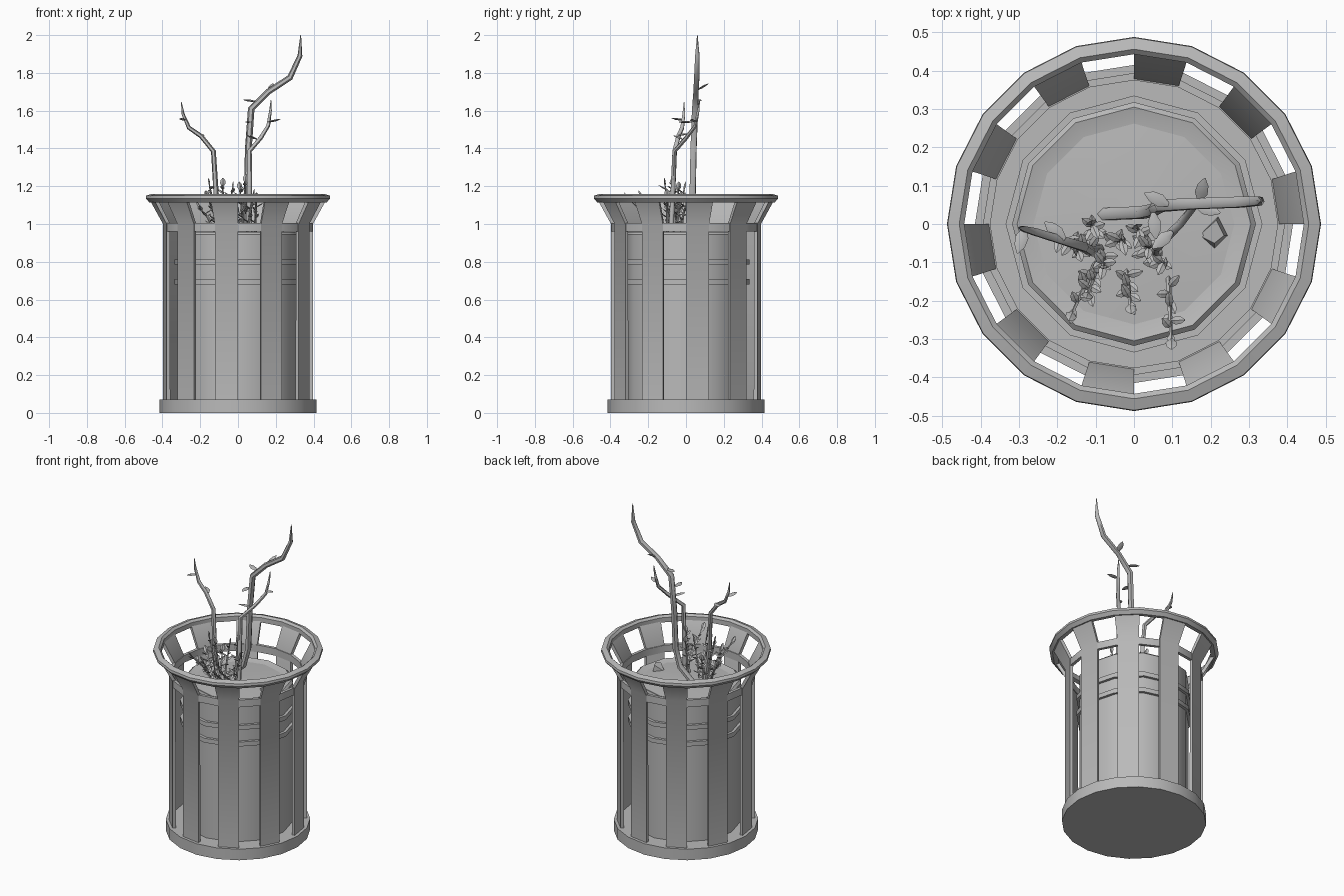
import bpy, math, random
from mathutils import Vector

if "Cube" in bpy.data.objects:
    bpy.data.objects.remove(bpy.data.objects["Cube"])

random.seed(4)
grey = bpy.data.materials.new("mid_grey")
grey.diffuse_color = (0.49, 0.49, 0.49, 1)
grey.use_nodes = True
grey.node_tree.nodes["Principled BSDF"].inputs["Base Color"].default_value = grey.diffuse_color


def make(name, verts, faces, smooth=35):
    me = bpy.data.meshes.new(name)
    me.from_pydata([tuple(v) for v in verts], [], faces)
    me.update()
    me.materials.append(grey)
    ob = bpy.data.objects.new(name, me)
    bpy.context.collection.objects.link(ob)
    if smooth:
        bpy.ops.object.select_all(action='DESELECT')
        ob.select_set(True)
        bpy.context.view_layer.objects.active = ob
        bpy.ops.object.shade_smooth_by_angle(angle=math.radians(smooth))
    return ob


def ring_solid(name, profile, sides=20, start=0, count=None):
    """Sweep a closed (r, z) profile round z; count < sides gives a capped segment."""
    full = count is None
    n = sides if full else count + 1
    m = len(profile)
    verts = []
    for i in range(n):
        a = 2 * math.pi * (start + i) / sides
        verts += [(r * math.cos(a), r * math.sin(a), z) for r, z in profile]
    faces = []
    for i in range(n if full else n - 1):
        j = (i + 1) % n
        for k in range(m):
            l = (k + 1) % m
            faces.append((i * m + k, j * m + k, j * m + l, i * m + l))
    if not full:
        faces += [tuple(range(m)), tuple(reversed(range((n - 1) * m, n * m)))]
    return make(name, verts, faces)


def disc_solid(name, profile, sides):
    """Revolve an open (r, z) profile and cap both ends."""
    verts, faces = [], []
    for r, z in profile:
        for i in range(sides):
            a = 2 * math.pi * i / sides
            verts.append((r * math.cos(a), r * math.sin(a), z))
    for k in range(len(profile) - 1):
        for i in range(sides):
            j = (i + 1) % sides
            faces.append((k * sides + i, k * sides + j, (k + 1) * sides + j, (k + 1) * sides + i))
    faces += [tuple(reversed(range(sides))), tuple(range((len(profile) - 1) * sides, len(profile) * sides))]
    return make(name, verts, faces)


def add_tube(verts, faces, pts, radii, sides=6):
    pts = [Vector(p) for p in pts]
    base = len(verts)
    for i, p in enumerate(pts):
        d = (pts[min(i + 1, len(pts) - 1)] - pts[max(i - 1, 0)]).normalized()
        u = d.cross(Vector((0.1, 1, 0))).normalized()
        v = d.cross(u)
        for s in range(sides):
            a = 2 * math.pi * s / sides
            verts.append(p + (u * math.cos(a) + v * math.sin(a)) * radii[i])
    for i in range(len(pts) - 1):
        for s in range(sides):
            t = (s + 1) % sides
            b = base + i * sides
            faces.append((b + s, b + t, b + sides + t, b + sides + s))


def add_leaf(verts, faces, origin, direction, length, width):
    """Spearhead leaf: narrow stalk, wide shoulder, pointed tip, small thickness."""
    o, d = Vector(origin), Vector(direction).normalized()
    side = d.cross(Vector((0, 0, 1)))
    if side.length < 0.1:
        side = Vector((1, 0, 0))
    side.normalize()
    up = side.cross(d)
    b = len(verts)
    for t, w, h in ((0, 0.15, 0.08), (0.35, 0.5, 0.16), (0.7, 0.42, 0.14), (1, 0.06, 0.02)):
        c = o + d * length * t
        verts += [c + side * width * w, c + up * width * h, c - side * width * w, c - up * width * h]
    for k in range(3):
        for s in range(4):
            t = (s + 1) % 4
            faces.append((b + k * 4 + t, b + k * 4 + s, b + k * 4 + 4 + s, b + k * 4 + 4 + t))
    faces += [(b, b + 1, b + 2, b + 3), (b + 15, b + 14, b + 13, b + 12)]


# Outer cage: base, ten flared slats, collar and lip
disc_solid("base", [(0.415, 0), (0.415, 0.07)], 20)
for k in range(10):
    ring_solid("slat", [(0.377, 0.06), (0.397, 0.06), (0.397, 1.0), (0.466, 1.125),
                        (0.446, 1.13), (0.379, 1.005)], 20, 2 * k, 1)
ring_solid("collar", [(0.375, 0.96), (0.394, 0.96), (0.394, 1.005), (0.375, 1.005)])
ring_solid("lip", [(0.443, 1.118), (0.470, 1.115), (0.488, 1.135), (0.486, 1.15),
                   (0.456, 1.16), (0.443, 1.148)])

# Inner drum with two ribs, and the soil mound
disc_solid("inner_drum", [(0.318, 0.065), (0.318, 0.945), (0.305, 0.957), (0.26, 0.945)], 12)
for z in (0.68, 0.785):
    ring_solid("drum_rib", [(0.31, z), (0.335, z), (0.335, z + 0.028), (0.31, z + 0.028)], 12)
disc_solid("soil", [(0.262, 0.93), (0.262, 0.948), (0.01, 0.965)], 12)

# Tall twigs: path, thickness, leaves as (origin, direction)
twigs = {
    "tall_branch": ([(-0.09, 0.025, 0.94), (0.02, 0.03, 1.04), (0.048, 0.035, 1.15), (0.055, 0.04, 1.4),
                     (0.07, 0.048, 1.61), (0.16, 0.053, 1.7), (0.275, 0.057, 1.775),
                     (0.328, 0.06, 1.89), (0.332, 0.06, 2.0)],
                    [.018, .018, .018, .018, .018, .016, .016, .013, .002],
                    [((0.09, 0.05, 1.65), (-0.9, 0.45, 0.1)), ((0.17, 0.06, 1.71), (0.2, 0.8, 0.45)),
                     ((0.05, 0.03, 1.54), (0.1, -0.95, 0))]),
    "left_branch": ([(-0.09, -0.065, 0.94), (-0.115, -0.07, 1.15), (-0.13, -0.06, 1.385), (-0.195, -0.04, 1.465),
                     (-0.26, -0.02, 1.51), (-0.29, -0.012, 1.58), (-0.30, -0.01, 1.645)],
                    [.015, .014, .013, .012, .011, .008, .002],
                    [((-0.18, -0.04, 1.47), (-0.7, 0.6, 0.1)), ((-0.285, -0.01, 1.55), (-0.2, -0.7, 0.1))]),
    "short_branch": ([(0.06, -0.08, 0.94), (0.06, -0.07, 1.15), (0.06, -0.06, 1.385), (0.12, 0.0, 1.455),
                      (0.16, 0.05, 1.52), (0.172, 0.065, 1.6), (0.175, 0.072, 1.655)],
                     [.015, .014, .013, .011, .010, .007, .002],
                     [((0.16, 0.05, 1.54), (0.9, -0.3, 0.2)), ((0.10, -0.02, 1.45), (-0.6, -0.5, 0.2))]),
}
for name, (path, radii, leaves) in twigs.items():
    V, F = [], []
    add_tube(V, F, path, radii)
    for o, d in leaves:
        add_leaf(V, F, o, d, 0.07, 0.034)
    make(name, V, F, 60)

# Leafy undergrowth: each sprig runs from foot to tip with leaves spiralling along it
sprigs = [((-0.10, -0.10, 0.95), (-0.16, -0.23, 1.14)), ((0.09, -0.14, 0.95), (0.097, -0.30, 1.13)),
          ((-0.11, -0.06, 0.95), (-0.15, -0.07, 1.20)), ((-0.08, -0.08, 0.95), (-0.08, -0.11, 1.20)),
          ((-0.06, -0.05, 0.95), (-0.03, -0.04, 1.18)), ((0.03, -0.08, 0.95), (0.04, -0.06, 1.22)),
          ((0.05, -0.10, 0.95), (0.08, -0.10, 1.14)), ((-0.02, -0.12, 0.95), (-0.01, -0.21, 1.06)),
          ((0.03, -0.06, 0.95), (0.01, -0.01, 1.18)), ((-0.12, -0.08, 0.95), (-0.20, -0.03, 1.08)),
          ((-0.10, -0.12, 0.95), (-0.12, -0.18, 1.10)), ((-0.10, -0.03, 0.95), (-0.11, 0.0, 1.10))]
for foot, tip in sprigs:
    V, F = [], []
    a, b = Vector(foot), Vector(tip)
    mid = a.lerp(b, 0.5) + Vector((0, 0, 0.02))
    add_tube(V, F, [a, mid, b], [.007, .006, .004], 4)
    for i in range(8):
        t = 0.15 + 0.11 * i
        p = a.lerp(mid, t * 2) if t < 0.5 else mid.lerp(b, t * 2 - 1)
        ang = i * 2.4 + random.random()
        add_leaf(V, F, p, (math.cos(ang), math.sin(ang), 0.6), random.uniform(0.035, 0.05), 0.022)
    add_leaf(V, F, b, (b - a) + Vector((0, 0, 0.03)), 0.045, 0.03)
    make("leafy_sprig", V, F, 0)

# Small wedge stone on the soil
make("stone", [(0.17, -0.03, 0.945), (0.22, 0.02, 0.945), (0.245, -0.03, 0.945), (0.21, -0.065, 0.945),
               (0.215, 0.01, 0.99), (0.235, -0.03, 0.99), (0.21, -0.05, 0.985)],
     [(3, 2, 1, 0), (0, 1, 4), (1, 2, 5, 4), (2, 3, 6, 5), (3, 0, 6), (0, 4, 5, 6)], 0)
